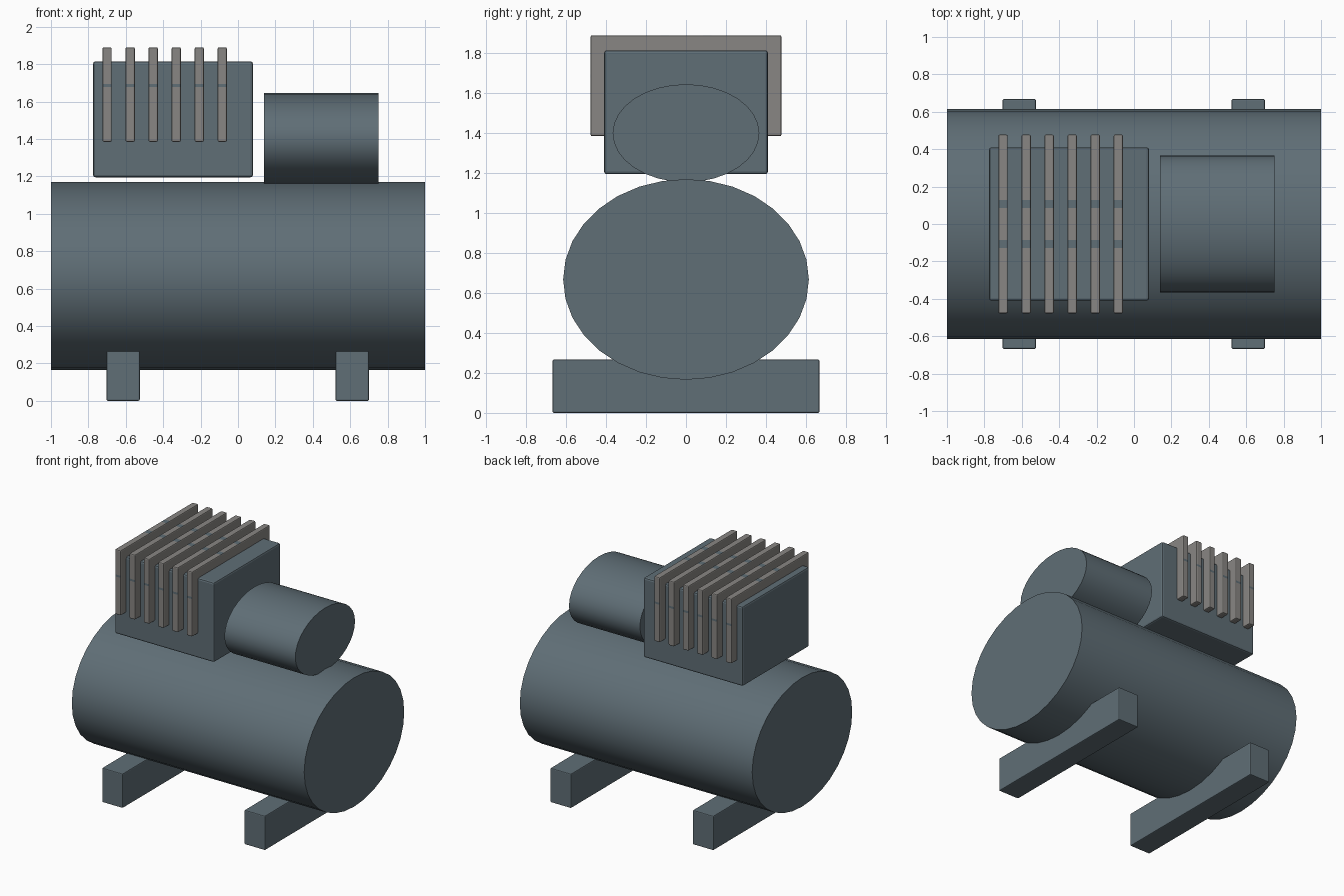
import bpy, bmesh, math
from mathutils import Matrix, Vector

cube = bpy.data.objects.get("Cube")
if cube:
    bpy.data.objects.remove(cube, do_unlink=True)


def material(name, rgb):
    m = bpy.data.materials.new(name)
    m.use_nodes = True
    m.diffuse_color = (*rgb, 1)
    m.node_tree.nodes["Principled BSDF"].inputs["Base Color"].default_value = (*rgb, 1)
    return m


STEEL = material("blue grey steel", (0.115, 0.156, 0.181))
FIN = material("warm grey metal", (0.25, 0.24, 0.228))


def add_object(name, bm, *mats):
    me = bpy.data.meshes.new(name)
    bm.to_mesh(me)
    bm.free()
    for m in mats:
        me.materials.append(m)
    ob = bpy.data.objects.new(name, me)
    bpy.context.collection.objects.link(ob)
    return ob


def box_mesh(lo, hi, bevel):
    lo, hi = Vector(lo), Vector(hi)
    bm = bmesh.new()
    bmesh.ops.create_cube(bm, size=1, matrix=Matrix.Translation((lo + hi) / 2) @ Matrix.Diagonal((*(hi - lo), 1)))
    bmesh.ops.bevel(bm, geom=bm.edges[:], offset=bevel, segments=2, profile=0.5, affect='EDGES')
    return bm


def drum(name, x0, x1, z, ry, rz):
    # Oval cylinder lying along x
    bm = bmesh.new()
    place = (Matrix.Translation(((x0 + x1) / 2, 0, z)) @ Matrix.Diagonal((1, ry, rz, 1))
             @ Matrix.Rotation(math.pi / 2, 4, 'Y'))
    bmesh.ops.create_cone(bm, cap_ends=True, segments=32, radius1=1, radius2=1, depth=x1 - x0, matrix=place)
    ob = add_object(name, bm, STEEL)
    bpy.ops.object.select_all(action='DESELECT')
    ob.select_set(True)
    bpy.context.view_layer.objects.active = ob
    bpy.ops.object.shade_smooth_by_angle(angle=math.radians(30))


# Tank and motor
drum("air_tank", -1, 1, 0.668, 0.615, 0.502)
drum("motor", 0.14, 0.75, 1.4, 0.367, 0.245)

# Pump block
add_object("pump_block", box_mesh((-0.775, -0.41, 1.195), (0.08, 0.41, 1.815), 0.013), STEEL)

# Crosswise feet
for side, x in (("right", -0.614), ("left", 0.611)):
    add_object(side + "_foot", box_mesh((x - 0.089, -0.668, 0), (x + 0.089, 0.668, 0.267), 0.007), STEEL)

# Cooling fins with narrow steel coloured bands on the top and end edges
for i in range(6):
    x = -0.7 + i * 0.1232
    bm = box_mesh((x - 0.025, -0.478, 1.385), (x + 0.025, 0.478, 1.89), 0.008)
    cuts = [((0, y, 0), (0, 1, 0)) for y in (-0.128, -0.085, 0.085, 0.128)]
    cuts += [((0, 0, z), (0, 0, 1)) for z in (1.679, 1.695)]
    for co, no in cuts:
        bmesh.ops.bisect_plane(bm, geom=bm.verts[:] + bm.edges[:] + bm.faces[:], plane_co=co, plane_no=no)
    bm.normal_update()
    for f in bm.faces:
        c = f.calc_center_median()
        on_top = f.normal.z > 0.5 and 0.085 < abs(c.y) < 0.128
        on_end = abs(f.normal.y) > 0.5 and 1.679 < c.z < 1.695
        f.material_index = int(on_top or on_end)
    add_object(f"cooling_fin_{i + 1}", bm, FIN, STEEL)
